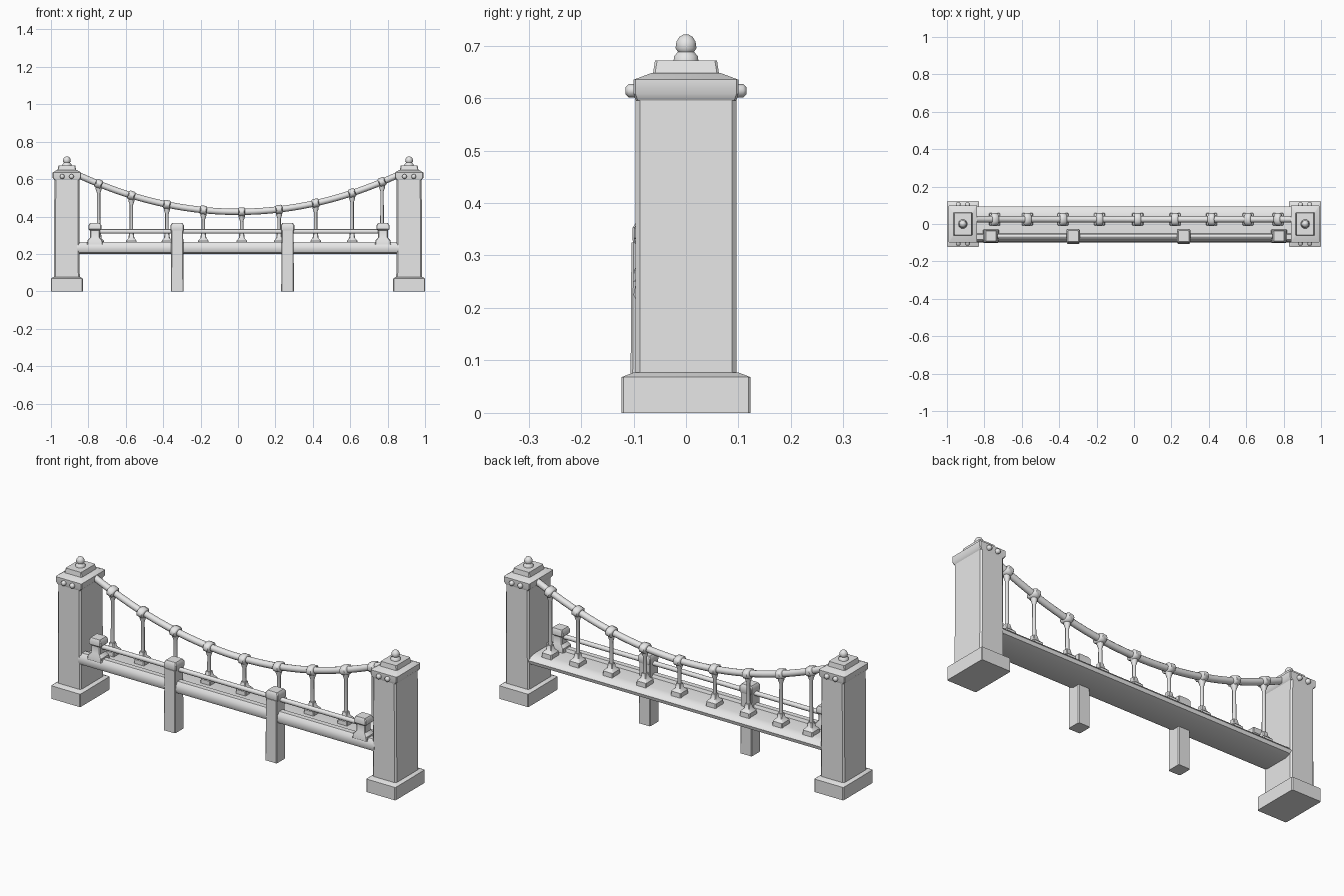
import bpy, bmesh, math
from mathutils import Matrix, Vector

cube = bpy.data.objects.get("Cube")
if cube:
    bpy.data.objects.remove(cube, do_unlink=True)

stone = bpy.data.materials.new("plain_grey")
stone.use_nodes = True
GREY = (0.8, 0.8, 0.8, 1)
stone.diffuse_color = GREY
stone.node_tree.nodes["Principled BSDF"].inputs["Base Color"].default_value = GREY


def finish(name, bm, angle=35):
    bmesh.ops.recalc_face_normals(bm, faces=bm.faces)
    mesh = bpy.data.meshes.new(name)
    bm.to_mesh(mesh)
    bm.free()
    mesh.materials.append(stone)
    ob = bpy.data.objects.new(name, mesh)
    bpy.context.collection.objects.link(ob)
    bpy.ops.object.select_all(action='DESELECT')
    ob.select_set(True)
    bpy.context.view_layer.objects.active = ob
    bpy.ops.object.shade_smooth_by_angle(angle=math.radians(angle))
    return ob


def skin(name, rings, angle=35):
    """Bridge rings of points into a closed solid."""
    bm = bmesh.new()
    loops = [[bm.verts.new(p) for p in ring] for ring in rings]
    n = len(loops[0])
    for a, b in zip(loops, loops[1:]):
        for i in range(n):
            j = (i + 1) % n
            bm.faces.new((a[i], a[j], b[j], b[i]))
    bm.faces.new(loops[0])
    bm.faces.new(loops[-1])
    return finish(name, bm, angle)


def block(name, x, y, steps, chamfer=0.004):
    """Stack of chamfered rectangles, each step (z, half width, half depth)."""
    def ring(z, w, d):
        c = chamfer
        return [(x + a, y + b, z) for a, b in (
            (w - c, -d), (w, c - d), (w, d - c), (w - c, d),
            (c - w, d), (-w, d - c), (-w, c - d), (c - w, -d))]
    return skin(name, [ring(*s) for s in steps])


def lathe(name, base, axis, steps, sides=12, stretch=1):
    """Turned part along an axis, each step (distance, radius)."""
    axis = Vector(axis).normalized()
    turn = axis.to_track_quat('Z', 'Y').to_matrix()
    rings = []
    for h, r in steps:
        ring = []
        for k in range(sides):
            t = 2 * math.pi * k / sides
            p = turn @ Vector((r * math.cos(t), r * math.sin(t), h))
            ring.append((base[0] + p.x, base[1] + p.y * stretch, base[2] + p.z))
        rings.append(ring)
    return skin(name, rings, 50)


def cable_z(x):
    return 0.425 + 0.27 * x * x


CABLE_Y, RAIL_Y = 0.025, -0.065

# Towers with plinth, cap, bolts and finial
for side, s in (("left", 1), ("right", -1)):
    x = 0.915 * s
    block(side + "_plinth", x, 0, [(0, 0.085, 0.123), (0.068, 0.085, 0.123), (0.077, 0.072, 0.1)])
    block(side + "_tower", x, 0, [(0.07, 0.069, 0.096), (0.605, 0.067, 0.096)], 0.008)
    block(side + "_cap", x, 0, [(0.595, 0.067, 0.096), (0.608, 0.076, 0.1),
                                (0.635, 0.076, 0.1), (0.648, 0.055, 0.065)])
    block(side + "_cap_step", x, 0, [(0.64, 0.052, 0.064), (0.672, 0.045, 0.059)])
    lathe(side + "_finial", (x, 0, 0.668), (0, 0, 1),
          [(0, 0.025), (0.012, 0.024), (0.02, 0.016), (0.027, 0.021),
           (0.04, 0.019), (0.049, 0.013), (0.053, 0.005)], 10)
    for face in (-1, 1):
        for dx in (-0.025, 0.025):
            lathe(side + "_cap_bolt", (x + dx, face * 0.095, 0.614), (0, face, 0),
                  [(0, 0.013), (0.014, 0.013), (0.02, 0.007)], 8)

# Deck with a raised front kerb and rounded edges
PROFILE = [(-0.1, 0.225), (-0.095, 0.25), (-0.083, 0.265), (-0.056, 0.265),
           (-0.05, 0.25), (0.04, 0.25), (0.08, 0.243), (0.093, 0.228),
           (0.088, 0.21), (0.06, 0.2), (-0.07, 0.2), (-0.092, 0.208)]
skin("deck", [[(x, y, z) for y, z in PROFILE] for x in (-0.86, 0.86)], 40)

# Tall piers rising through the deck edge
for x in (-0.325, 0.265):
    block("pier", x, RAIL_Y - 0.004, [(0, 0.034, 0.037), (0.325, 0.032, 0.035)])
    block("pier_head", x, RAIL_Y, [(0.32, 0.032, 0.034), (0.33, 0.036, 0.037),
                                   (0.353, 0.036, 0.037), (0.365, 0.028, 0.029)])

# Short end posts of the railing
for x in (-0.765, 0.775):
    block("rail_post", x, RAIL_Y, [(0.25, 0.042, 0.036), (0.272, 0.04, 0.034),
                                   (0.288, 0.026, 0.025), (0.325, 0.026, 0.025),
                                   (0.333, 0.035, 0.034), (0.352, 0.035, 0.034),
                                   (0.365, 0.027, 0.027)])

# Hand rail
lathe("hand_rail", (-0.77, RAIL_Y, 0.32), (1, 0, 0), [(0, 0.012), (1.55, 0.012)])

# Sagging main cable
rings = []
for i in range(41):
    x = -0.87 + 1.74 * i / 40
    lean = math.atan(0.54 * x)
    rings.append([(x - 0.017 * math.sin(lean) * math.sin(t), CABLE_Y + 0.017 * math.cos(t),
                   cable_z(x) + 0.017 * math.cos(lean) * math.sin(t))
                  for t in (2 * math.pi * k / 12 for k in range(12))])
skin("main_cable", rings, 50)

# Hangers with cable collars and flared feet
for x in (-0.745, -0.57, -0.38, -0.185, 0.02, 0.22, 0.415, 0.61, 0.77):
    z = cable_z(x)
    slope = Vector((1, 0, 0.54 * x)).normalized()
    start = Vector((x, CABLE_Y, z)) - slope * 0.018
    lathe("cable_collar", start, slope,
          [(0, 0.02), (0.005, 0.025), (0.031, 0.025), (0.036, 0.02)], 10, 1.4)
    lathe("hanger", (x, CABLE_Y, 0.25), (0, 0, 1),
          [(0, 0.01), (z - 0.3, 0.009), (z - 0.28, 0.016), (z - 0.255, 0.018)], 8)
    block("hanger_foot", x, CABLE_Y, [(0.245, 0.03, 0.034), (0.27, 0.028, 0.032),
                                      (0.284, 0.016, 0.018), (0.308, 0.013, 0.013)])
